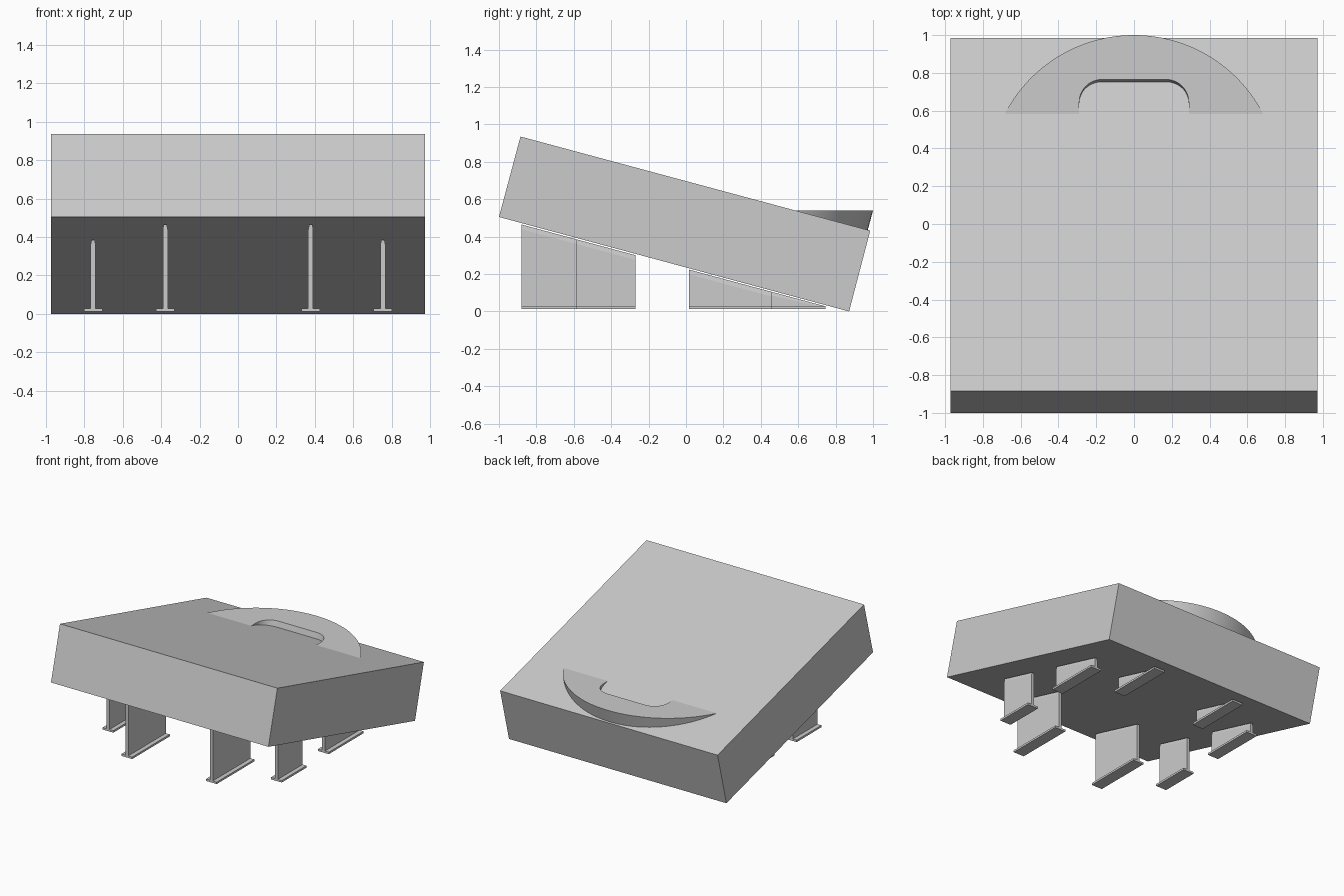
import bpy, math

if "Cube" in bpy.data.objects:
    bpy.data.objects.remove(bpy.data.objects["Cube"])

SLOPE = -0.269                      # fall of the slab towards the back
grey = bpy.data.materials.new("light_grey")
grey.diffuse_color = (0.6, 0.6, 0.6, 1)
grey.use_nodes = True
grey.node_tree.nodes["Principled BSDF"].inputs["Base Color"].default_value = grey.diffuse_color


def prism(name, bottom, top):
    """Solid between two matching rings of points."""
    n = len(bottom)
    faces = [list(range(n))[::-1], list(range(n, 2 * n))]
    faces += [[i, (i + 1) % n, n + (i + 1) % n, n + i] for i in range(n)]
    mesh = bpy.data.meshes.new(name)
    mesh.from_pydata(bottom + top, [], faces)
    mesh.materials.append(grey)
    ob = bpy.data.objects.new(name, mesh)
    bpy.context.collection.objects.link(ob)
    # make normals consistent
    bpy.context.view_layer.objects.active = ob
    ob.select_set(True)
    bpy.ops.object.mode_set(mode='EDIT')
    bpy.ops.mesh.select_all(action='SELECT')
    bpy.ops.mesh.normals_make_consistent(inside=False)
    bpy.ops.object.mode_set(mode='OBJECT')
    ob.select_set(False)
    return ob


# tilted slab, drawn as a side profile
side = [(-1, 0.505), (0.872, 0.0), (0.985, 0.432), (-0.885, 0.935)]
prism("slab", [(-0.972, y, z) for y, z in side], [(0.972, y, z) for y, z in side])

# arched handle with a rounded notch, flat on top, sides square to the slab
R, CY, END = 0.77, 0.23, 0.57
a0 = math.asin((END - CY) / R)
outline = []
for i in range(49):
    a = a0 + (math.pi - 2 * a0) * i / 48
    outline.append((R * math.cos(a), CY + R * math.sin(a)))
outline.append((-0.29, END))
for cx, start in ((-0.17, math.pi), (0.17, math.pi / 2)):
    for i in range(13):
        a = start - math.pi / 2 * i / 12
        outline.append((cx + 0.12 * math.cos(a), 0.645 + 0.12 * math.sin(a)))
outline.append((0.29, END))
DROP = 0.15
handle = prism("handle", [(x, y + SLOPE * DROP, 0.54 - DROP) for x, y in outline],
               [(x, y, 0.54) for x, y in outline])
handle.select_set(True)
bpy.ops.object.shade_smooth_by_angle(angle=math.radians(30))
handle.select_set(False)


def leg(name, x, y0, y1):
    # flat foot
    foot = [(x - 0.048, y0), (x + 0.048, y0), (x + 0.048, y1), (x - 0.048, y1)]
    prism(name + "_foot", [(px, py, 0.012) for px, py in foot],
          [(px, py, 0.028) for px, py in foot])

    # upright plate, chamfered along its sloping top
    def section(y):
        top = 0.497 + SLOPE * (y + 1)
        low = max(top - 0.025, 0.02)
        return [(x - 0.013, y, 0.015), (x + 0.013, y, 0.015), (x + 0.013, y, low),
                (x + 0.008, y, top), (x - 0.008, y, top), (x - 0.013, y, low)]
    prism(name + "_plate", section(y0), section(y1))


for label, s in (("left", -1), ("right", 1)):
    leg(label + "_front_inner_leg", s * 0.378, -0.88, -0.40)
    leg(label + "_front_outer_leg", s * 0.753, -0.585, -0.27)
    leg(label + "_back_outer_leg", s * 0.753, 0.015, 0.46)
    leg(label + "_back_inner_leg", s * 0.378, 0.285, 0.745)
